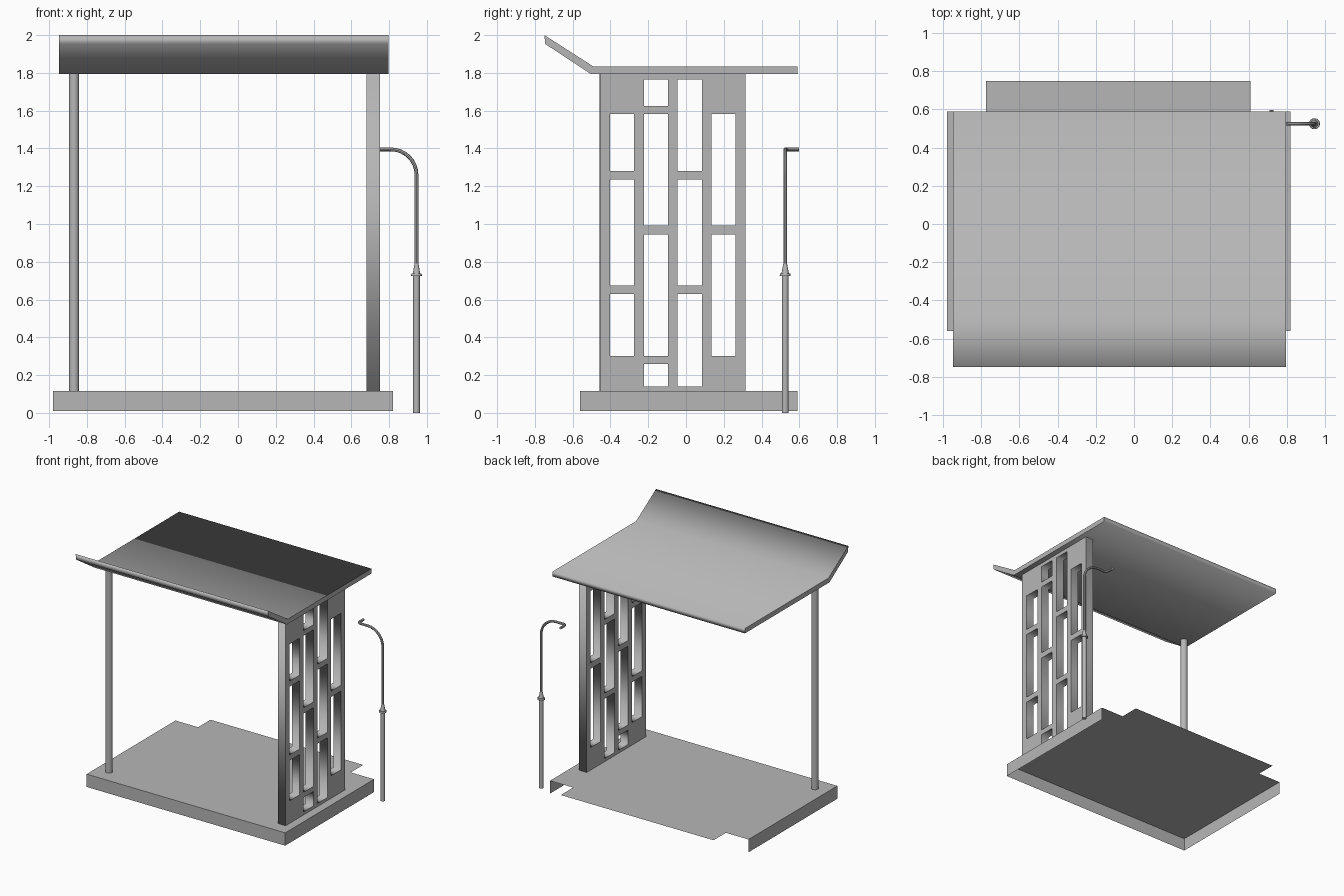
import bpy
import math
from mathutils import Matrix, Vector

old = bpy.data.objects.get("Cube")
if old:
    bpy.data.objects.remove(old, do_unlink=True)

GREY = (0.47, 0.47, 0.47, 1)
grey = bpy.data.materials.new("plain grey")
grey.use_nodes = True
grey.diffuse_color = GREY
grey.node_tree.nodes["Principled BSDF"].inputs["Base Color"].default_value = GREY


def add_mesh(name, mesh):
    mesh.materials.clear()
    mesh.materials.append(grey)
    obj = bpy.data.objects.new(name, mesh)
    bpy.context.collection.objects.link(obj)
    return obj


def smooth(obj):
    bpy.ops.object.select_all(action="DESELECT")
    obj.select_set(True)
    bpy.context.view_layer.objects.active = obj
    bpy.ops.object.shade_smooth_by_angle(angle=math.radians(40))


def curve_mesh(name, curve, matrix=Matrix()):
    """Turn a curve into a plain mesh object."""
    temp = bpy.data.objects.new(name, curve)
    bpy.context.collection.objects.link(temp)
    graph = bpy.context.evaluated_depsgraph_get()
    mesh = bpy.data.meshes.new_from_object(temp.evaluated_get(graph))
    bpy.data.objects.remove(temp, do_unlink=True)
    mesh.transform(matrix)
    return add_mesh(name, mesh)


def add_spline(curve, points, cyclic):
    spline = curve.splines.new("POLY")
    spline.points.add(len(points) - 1)
    for p, co in zip(spline.points, points):
        p.co = (*co, 0, 1) if len(co) == 2 else (*co, 1)
    spline.use_cyclic_u = cyclic


def side_slab(name, loops, x0, x1):
    """Filled outline in the y-z plane, with holes, thickened along x."""
    curve = bpy.data.curves.new(name, "CURVE")
    curve.dimensions = "2D"
    curve.fill_mode = "BOTH"
    curve.extrude = (x1 - x0) / 2
    for loop in loops:
        add_spline(curve, loop, True)
    turn = Matrix(((0, 0, 1, 0), (1, 0, 0, 0), (0, 1, 0, 0), (0, 0, 0, 1)))
    return curve_mesh(name, curve, Matrix.Translation(((x0 + x1) / 2, 0, 0)) @ turn)


def round_bar(name, x, y, z0, z1, r0, r1, sides=16):
    bpy.ops.mesh.primitive_cone_add(vertices=sides, radius1=r0, radius2=r1,
                                    depth=z1 - z0, location=(x, y, (z0 + z1) / 2))
    obj = bpy.context.object
    obj.name = name
    obj.data.materials.append(grey)
    smooth(obj)


def rect(y0, y1, z0, z1):
    return [(y0, z0), (y1, z0), (y1, z1), (y0, z1)]


# Floor: thin deck with a rear tongue and a skirt on the front and both sides
LEFT, RIGHT, FRONT, BACK, DECK, LOW = -0.98, 0.82, -0.56, 0.59, 0.115, 0.01
skirt = [(LEFT, BACK), (LEFT, FRONT), (RIGHT, FRONT), (RIGHT, BACK)]
tongue = [(0.61, BACK), (0.61, 0.75), (-0.775, 0.75), (-0.775, BACK)]
verts = [(x, y, DECK) for x, y in skirt + tongue] + [(x, y, LOW) for x, y in skirt]
n = len(skirt + tongue)
faces = [tuple(range(n))] + [(i, i + n, i + n + 1, i + 1) for i in range(3)]
floor = bpy.data.meshes.new("floor")
floor.from_pydata(verts, [], faces)
add_mesh("floor", floor)

# Roof: flat slab with an upturned front edge
side_slab("roof", [[(-0.75, 2.0), (-0.745, 1.953), (-0.505, 1.795),
                    (0.59, 1.795), (0.59, 1.835), (-0.492, 1.835)]], -0.947, 0.797)

# Lattice wall: four columns of openings
columns = {
    -0.403: [(0.3, 0.63), (0.675, 1.235), (1.28, 1.583)],
    -0.223: [(0.14, 0.258), (0.3, 0.945), (0.993, 1.583), (1.625, 1.765)],
    -0.044: [(0.14, 0.63), (0.675, 1.235), (1.28, 1.765)],
    0.134: [(0.3, 0.945), (0.993, 1.583)],
}
openings = [rect(y, y + 0.129, z0, z1) for y, spans in columns.items() for z0, z1 in spans]
side_slab("lattice_wall", [rect(-0.456, 0.314, DECK, 1.795)] + openings, 0.68, 0.751)

# Roof post
round_bar("roof_post", -0.868, -0.43, DECK, 1.795, 0.027, 0.027)

# Lamp post: stacked round parts
PX, PY = 0.945, 0.525
round_bar("lamp_pole", PX, PY, 0, 0.727, 0.018, 0.018)
round_bar("lamp_collar", PX, PY, 0.725, 0.738, 0.029, 0.027)
round_bar("lamp_taper", PX, PY, 0.737, 0.79, 0.02, 0.01)

# Lamp arm: bends over toward the shelter, then hooks to the back
BEND, HOOK, TOP = 0.135, 0.025, 1.395
path = [Vector((PX, PY, 0.78))]
for i in range(9):
    a = math.radians(90) * i / 8
    path.append(Vector((PX - BEND + BEND * math.cos(a), PY, TOP - BEND + BEND * math.sin(a))))
for i in range(5):
    a = math.radians(90) * i / 4
    path.append(Vector((0.745 - HOOK * math.sin(a), PY + HOOK - HOOK * math.cos(a), TOP)))
path.append(Vector((0.72, 0.597, TOP)))
arm = bpy.data.curves.new("lamp_arm", "CURVE")
arm.dimensions = "3D"
arm.bevel_depth = 0.01
arm.bevel_resolution = 2
arm.use_fill_caps = True
add_spline(arm, [tuple(p) for p in path], False)
smooth(curve_mesh("lamp_arm", arm))
